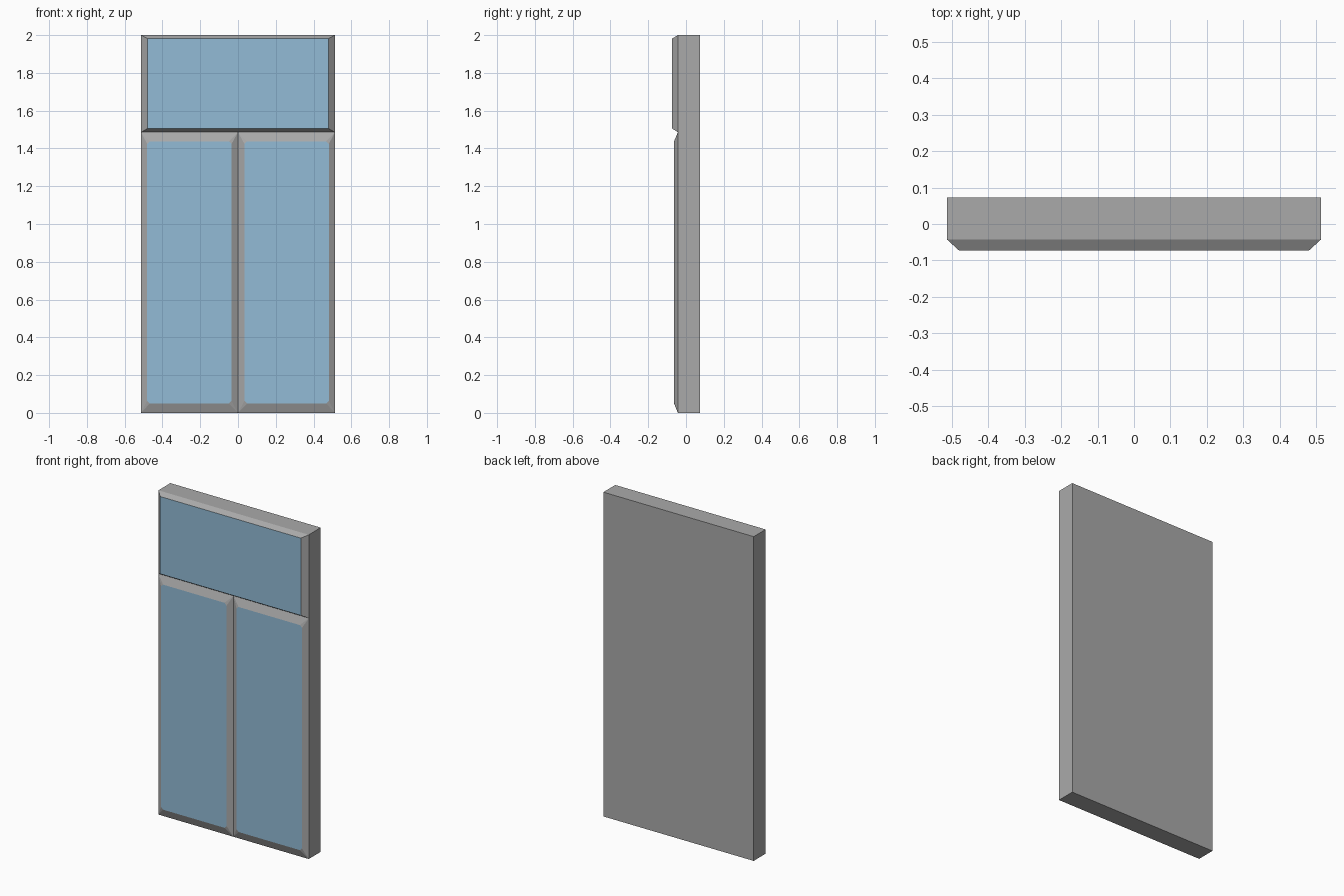
import bpy
import bmesh

if "Cube" in bpy.data.objects:
    bpy.data.objects.remove(bpy.data.objects["Cube"])

W, BACK, BASE, TOP, SPLIT = 0.513, 0.073, -0.043, 2.0, 1.486


def material(name, color):
    m = bpy.data.materials.new(name)
    m.diffuse_color = (*color, 1)
    m.use_nodes = True
    m.node_tree.nodes["Principled BSDF"].inputs["Base Color"].default_value = m.diffuse_color
    return m


grey = material("grey frame", (0.40, 0.40, 0.40))
blue = material("blue glass", (0.29, 0.50, 0.67))


def finish(name, bm):
    mesh = bpy.data.meshes.new(name)
    bm.to_mesh(mesh)
    bm.free()
    mesh.materials.append(grey)
    mesh.materials.append(blue)
    obj = bpy.data.objects.new(name, mesh)
    bpy.context.collection.objects.link(obj)


def panel(name, outer, inner, y, cut):
    """Raised pane with a sloped frame; cut chamfers the glass corners."""
    bm = bmesh.new()

    def corners(r):
        x0, x1, z0, z1 = r
        return [(x0, z0), (x1, z0), (x1, z1), (x0, z1)]

    rim = [bm.verts.new((x, BASE, z)) for x, z in corners(outer)]
    pts = corners(inner)
    starts, ends = [], []   # glass vertices on either side of each corner
    for i, (x, z) in enumerate(pts):
        pair = []
        for other in (pts[i - 1], pts[(i + 1) % 4]):
            dx, dz = other[0] - x, other[1] - z
            s = cut / (abs(dx) + abs(dz))
            pair.append((x + dx * s, y, z + dz * s))
        a = bm.verts.new(pair[0])
        starts.append(a)
        ends.append(bm.verts.new(pair[1]) if cut else a)
    # Sloped frame sides and small corner facets
    for i in range(4):
        j = (i + 1) % 4
        bm.faces.new((rim[i], rim[j], starts[j], ends[i]))
        if cut:
            bm.faces.new((rim[i], ends[i], starts[i]))
    # Glass
    loop = []
    for a, b in zip(starts, ends):
        loop += [a, b] if cut else [a]
    bm.faces.new(loop).material_index = 1
    finish(name, bm)


# Solid casing, open where the panes cover the front
bm = bmesh.new()
bmesh.ops.create_cube(bm, size=1)
for v in bm.verts:
    v.co = (v.co.x * 2 * W, BACK if v.co.y > 0 else BASE, TOP if v.co.z > 0 else 0)
bm.normal_update()
bmesh.ops.delete(bm, geom=[f for f in bm.faces if f.normal.y < -0.5], context='FACES_ONLY')
finish("casing", bm)

# Wide pane on top, two tall panes below
panel("top_pane", (-W, W, SPLIT, TOP), (-0.48, 0.48, 1.505, 1.982), -0.073, 0)
panel("left_pane", (-W, 0, 0, SPLIT), (-0.481, -0.034, 0.05, 1.438), -0.063, 0.014)
panel("right_pane", (0, W, 0, SPLIT), (0.034, 0.481, 0.05, 1.438), -0.063, 0.014)
